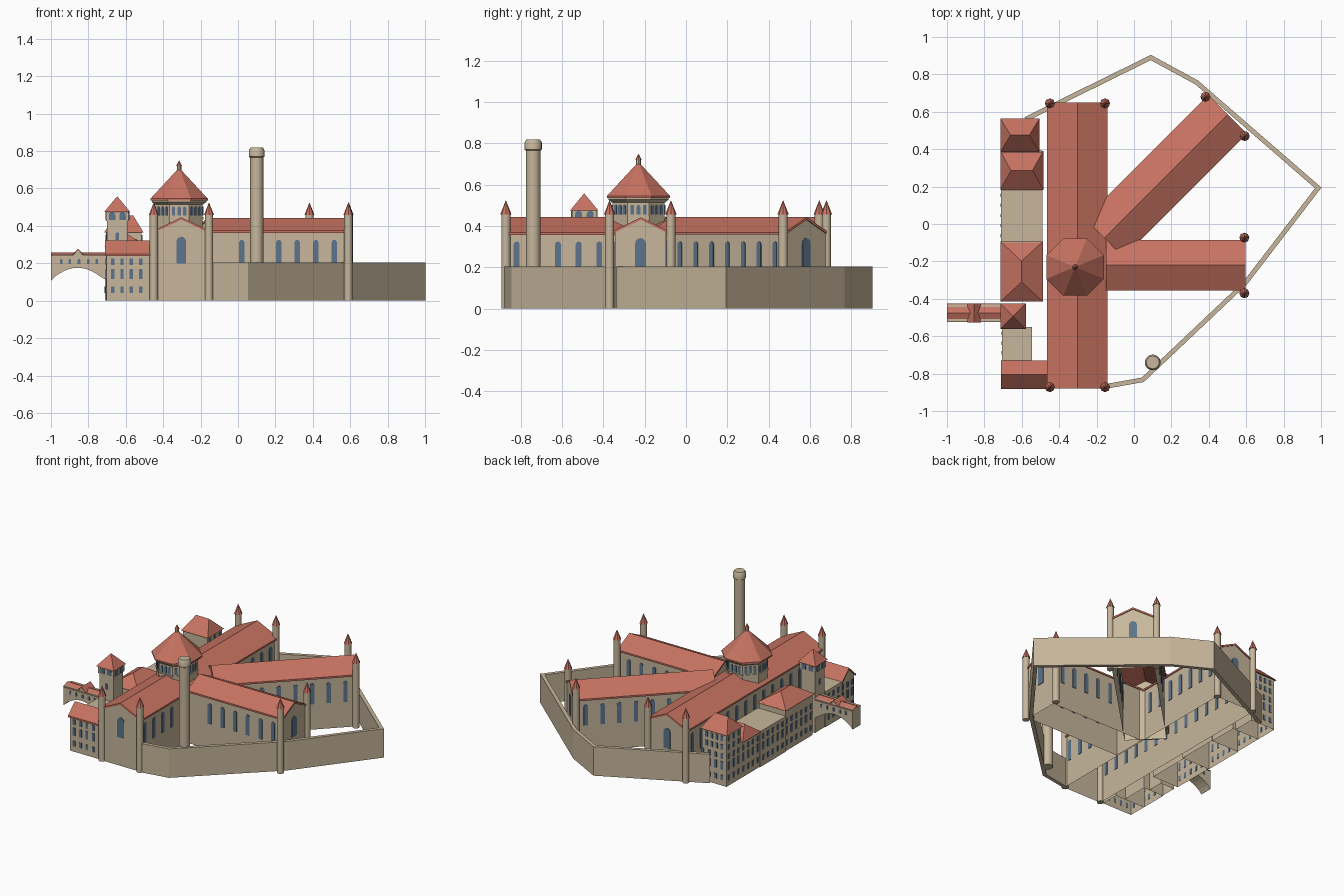
import bpy, bmesh, math
from mathutils import Vector, Matrix

cube = bpy.data.objects.get("Cube")
if cube:
    bpy.data.objects.remove(cube)


def material(name, rgb):
    m = bpy.data.materials.new(name)
    m.use_nodes = True
    m.diffuse_color = (*rgb, 1)
    m.node_tree.nodes["Principled BSDF"].inputs["Base Color"].default_value = (*rgb, 1)
    return m


STONE = material("sandstone", (0.57, 0.47, 0.33))
TILE = material("roof tile red", (0.57, 0.17, 0.12))
GLASS = material("window blue grey", (0.11, 0.175, 0.26))


def finish(name, bm, mat, smooth=False):
    bmesh.ops.recalc_face_normals(bm, faces=bm.faces)
    me = bpy.data.meshes.new(name)
    bm.to_mesh(me)
    bm.free()
    me.materials.append(mat)
    ob = bpy.data.objects.new(name, me)
    bpy.context.collection.objects.link(ob)
    if smooth:
        bpy.ops.object.select_all(action='DESELECT')
        ob.select_set(True)
        bpy.context.view_layer.objects.active = ob
        bpy.ops.object.shade_smooth_by_angle(angle=math.radians(35))
    return ob


def prism(name, outline, depth, matrix, mat):
    """Extrude a closed (u, z) outline along local x between two depths."""
    bm = bmesh.new()
    face = bm.faces.new([bm.verts.new((depth[0], u, z)) for u, z in outline])
    out = bmesh.ops.extrude_face_region(bm, geom=[face], use_keep_orig=True)
    moved = [v for v in out["geom"] if isinstance(v, bmesh.types.BMVert)]
    bmesh.ops.translate(bm, verts=moved, vec=(depth[1] - depth[0], 0, 0))
    bm.transform(matrix)
    return finish(name, bm, mat)


def block(name, x, y, z, mat=STONE, inset=(0, 0), closed=False):
    """Box whose top may be drawn in, for walls and hipped roofs."""
    bm = bmesh.new()
    bmesh.ops.create_cube(bm, size=1)
    for v in bm.verts:
        top = v.co.z > 0
        sx, sy = math.copysign(1, v.co.x), math.copysign(1, v.co.y)
        v.co = (x[sx > 0] - sx * inset[0] * top, y[sy > 0] - sy * inset[1] * top, z[top])
    if not closed:
        low = [f for f in bm.faces if all(v.co.z == z[0] for v in f.verts)]
        bmesh.ops.delete(bm, geom=low, context='FACES_ONLY')
    bmesh.ops.remove_doubles(bm, verts=bm.verts, dist=0.0005)
    bmesh.ops.dissolve_degenerate(bm, edges=bm.edges, dist=0.0001)
    return finish(name, bm, mat)


def turned(name, x, y, rings, mat, sides=16, smooth=True, turn=0.0):
    """Stack of (radius, z) rings around a vertical axis."""
    bm = bmesh.new()
    loops = []
    for r, z in rings:
        angles = [turn + i * math.tau / sides for i in range(sides)]
        loops.append([bm.verts.new((x + r * math.cos(a), y + r * math.sin(a), z)) for a in angles])
    for a, b in zip(loops, loops[1:]):
        for i in range(sides):
            j = (i + 1) % sides
            bm.faces.new((a[i], a[j], b[j], b[i]))
    bm.faces.new(loops[0])
    bm.faces.new(loops[-1])
    bmesh.ops.remove_doubles(bm, verts=bm.verts, dist=0.0003)
    return finish(name, bm, mat, smooth)


def pane(bm, x, y, z, angle, w, h, arched=True):
    """Thin window plate facing the given angle, sill at z."""
    n = Vector((math.cos(angle), math.sin(angle), 0))
    u = Vector((-n.y, n.x, 0))
    r = w / 2
    pts = [(-r, 0), (r, 0)]
    if arched:
        pts += [(r * math.cos(k * math.pi / 6), h - r + r * math.sin(k * math.pi / 6)) for k in range(7)]
    else:
        pts += [(r, h), (-r, h)]
    base = Vector((x, y, z)) - n * 0.002
    face = bm.faces.new([bm.verts.new(base + u * a + Vector((0, 0, b))) for a, b in pts])
    out = bmesh.ops.extrude_face_region(bm, geom=[face], use_keep_orig=True)
    bmesh.ops.translate(bm, verts=[v for v in out["geom"] if isinstance(v, bmesh.types.BMVert)], vec=n * 0.006)


def spread(a, b, n):
    return [a + (b - a) * i / (n - 1) for i in range(n)]


def hall(name, origin, angle, ends, half, eave, ridge, bays=(), big_windows=()):
    """Gabled building along an axis: open-based walls, thin roof, windows."""
    m = Matrix.Translation((*origin, 0)) @ Matrix.Rotation(angle, 4, 'Z')
    t = 0.012
    wall = half - 0.012
    wall_top = ridge - (ridge - eave) * wall / half - t / 2
    prism(name + "_roof", [(-half, eave), (0, ridge), (half, eave), (half, eave - t), (0, ridge - t),
                           (-half, eave - t)], ends, m, TILE)
    a, b = ends[0] + 0.006, ends[1] - 0.006
    outline = [(-wall, 0), (-wall, wall_top), (0, ridge - t / 2), (wall, wall_top), (wall, 0)]
    bm = bmesh.new()
    rows = [[bm.verts.new((x, u, z)) for u, z in outline] for x in (a, b)]
    for row in rows:
        bm.faces.new(row)
    for i in (0, 3):
        bm.faces.new((rows[0][i], rows[0][i + 1], rows[1][i + 1], rows[1][i]))
    bm.transform(m)
    finish(name + "_walls", bm, STONE)
    if bays:
        bm = bmesh.new()
        for s in (-1, 1):
            for x in bays:
                pane(bm, x, s * wall, 0.18, s * math.pi / 2, 0.028, 0.145)
        for x, facing in big_windows:
            pane(bm, a if x < 0 else b, 0, 0.2, facing, 0.052, 0.142)
        bm.transform(m)
        finish(name + "_windows", bm, GLASS)


# Three great wings meeting at the central tower
HUB = (-0.315, -0.23)
hall("long_wing", (-0.303, -0.23), math.pi / 2, (-0.65, 0.88), 0.1625, 0.368, 0.445,
     spread(-0.59, 0.81, 15), [(-1, math.pi), (1, 0)])
hall("east_wing", (HUB[0], -0.22), 0, (0.165, 0.912), 0.135, 0.375, 0.442,
     spread(0.335, 0.83, 6), [(1, 0)])
hall("diagonal_wing", HUB, math.pi / 4, (0.22, 1.153), 0.147, 0.37, 0.443,
     spread(0.42, 1.07, 7), [(1, 0)])

# Slender round turrets at the wing ends
turrets = [(-0.45, 0.645), (-0.155, 0.645), (-0.45, -0.872), (-0.155, -0.872),
           (0.59, -0.073), (0.59, -0.37), (0.382, 0.68), (0.592, 0.47)]
for x, y in turrets:
    turned("turret", x, y, [(0.022, 0), (0.022, 0.46)], STONE)
    turned("turret_cone", x, y, [(0.027, 0.457), (0, 0.526)], TILE, 8, False)

# Central octagonal tower with lantern
T = math.pi / 8
turned("hub_drum", *HUB, [(0.136, 0.2), (0.136, 0.525)], STONE, 8, False, T)
turned("hub_ledge", *HUB, [(0.141, 0.435), (0.141, 0.447)], STONE, 8, False, T)
turned("hub_cornice", *HUB, [(0.14, 0.515), (0.158, 0.528), (0.158, 0.538)], STONE, 8, False, T)
turned("hub_roof", *HUB, [(0.166, 0.536), (0.166, 0.545), (0.008, 0.703)], TILE, 8, False, T)
turned("lantern", *HUB, [(0.012, 0.68), (0.012, 0.722)], STONE, 8, False)
turned("lantern_cone", *HUB, [(0.016, 0.72), (0, 0.75)], TILE, 8, False)
bm = bmesh.new()
for k in range(8):
    a = k * math.pi / 4
    for s in (-0.03, 0, 0.03):
        d = 0.136 * math.cos(T)
        pane(bm, HUB[0] + d * math.cos(a) - s * math.sin(a), HUB[1] + d * math.sin(a) + s * math.cos(a),
             0.455, a, 0.018, 0.048)
finish("hub_windows", bm, GLASS)

# Tall chimney
turned("chimney", 0.1, -0.74, [(0.035, 0), (0.035, 0.765), (0.042, 0.77), (0.042, 0.803), (0.034, 0.818)], STONE, 20)

# Enclosing wall
path = [(-0.58, 0.56), (0.09, 0.89), (0.335, 0.757), (0.985, 0.193), (0.595, -0.315), (0.047, -0.833), (-0.15, -0.868)]
bm = bmesh.new()
columns = [[bm.verts.new((x, y, z)) for z in (0, 0.204)] for x, y in path]
for a, b in zip(columns, columns[1:]):
    bm.faces.new((a[0], b[0], b[1], a[1]))
wall = finish("perimeter_wall", bm, STONE)
mod = wall.modifiers.new("thickness", 'SOLIDIFY')
mod.thickness, mod.offset, mod.use_even_offset = 0.025, 0, True

# West range: hipped pavilions, flat terraces and front house
W = -0.705
block("north_pavilion", (W, -0.515), (0.395, 0.555), (0, 0.37))
block("north_pavilion_roof", (-0.715, -0.505), (0.385, 0.565), (0.365, 0.455), TILE, (0.055, 0.09), True)
block("second_pavilion", (W, -0.495), (0.19, 0.395), (0, 0.255))
block("second_pavilion_roof", (-0.715, -0.485), (0.183, 0.39), (0.25, 0.33), TILE, (0.058, 0.1035), True)
block("north_terrace", (W - 0.005, -0.49), (-0.1, 0.19), (0, 0.25))
block("middle_pavilion", (W, -0.5), (-0.405, -0.1), (0, 0.295))
block("middle_pavilion_roof", (-0.715, -0.487), (-0.415, -0.093), (0.29, 0.362), TILE, (0.114, 0.105), True)
block("south_terrace", (W, -0.545), (-0.735, -0.55), (0, 0.25))
hall("front_house", (-0.5875, -0.805), 0, (-0.1225, 0.1225), 0.076, 0.25, 0.322)

# Gate tower with belfry
block("gate_tower", (-0.7, -0.59), (-0.547, -0.437), (0, 0.43))
block("belfry", (W, -0.585), (-0.552, -0.432), (0.425, 0.478), closed=True)
block("gate_tower_roof", (-0.715, -0.577), (-0.562, -0.424), (0.475, 0.558), TILE, (0.069, 0.069), True)

# Arched bridge with tiled roof and a small cross gable
arch = [(-0.5 + i / 12, 0.107 + 0.069 * math.cos((i / 6 - 1) * math.pi / 2) ** 0.8) for i in range(1, 12)]
arch = [(-0.857 + 0.286 * u, z) for u, z in arch]
outline = [(-1, 0.245), (-1, 0.107)] + arch + [(-0.7, 0.107), (-0.7, 0.245)]
prism("bridge", outline, (0.43, 0.52), Matrix.Rotation(math.pi / 2, 4, 'Z') @ Matrix.Scale(-1, 4, (0, 1, 0))
      @ Matrix.Scale(-1, 4, (1, 0, 0)), STONE)
prism("bridge_roof", [(-0.05, 0.238), (0, 0.258), (0.05, 0.238)], (-1, W), Matrix.Translation((0, -0.475, 0)), TILE)
turn = Matrix.Translation((-0.855, -0.475, 0)) @ Matrix.Rotation(math.pi / 2, 4, 'Z')
prism("bridge_gable", [(-0.028, 0.243), (0, 0.268), (0.028, 0.243)], (-0.049, 0.049), turn, STONE)
prism("bridge_gable_roof", [(-0.036, 0.243), (0, 0.278), (0.036, 0.243), (0, 0.267)], (-0.051, 0.051), turn, TILE)

# Small windows of the west range, gate tower and bridge
bm = bmesh.new()
SOUTH, NORTH, WEST, EAST = -math.pi / 2, math.pi / 2, math.pi, 0
rows = [(0.04, 0.036), (0.115, 0.055), (0.19, 0.036)]
for z, h in rows:
    for x in spread(-0.67, -0.52, 4):
        pane(bm, x, -0.869, z, SOUTH, 0.018, h, False)
        pane(bm, x, 0.555, z, NORTH, 0.018, h, False)
    for y in spread(-0.845, -0.585, 6) + spread(-0.385, 0.53, 18):
        pane(bm, W - 0.005 * (-0.1 < y < 0.19), y, z, WEST, 0.018, h, False)
for z in (0.255, 0.315):
    for y in spread(0.42, 0.53, 3):
        pane(bm, W, y, z, WEST, 0.018, 0.036, False)
        pane(bm, -0.515, y, z, EAST, 0.018, 0.036, False)
    for x in spread(-0.67, -0.55, 4):
        pane(bm, x, 0.555, z, NORTH, 0.018, 0.036, False)
for s in (-0.028, 0.028):
    for a in (SOUTH, NORTH, WEST, EAST):
        pane(bm, -0.645 + 0.06 * math.cos(a) - s * math.sin(a),
             -0.492 + 0.06 * math.sin(a) + s * math.cos(a), 0.432, a, 0.034, 0.042)
pane(bm, -0.645, -0.547, 0.325, SOUTH, 0.018, 0.04)
pane(bm, -0.7, -0.492, 0.325, WEST, 0.018, 0.04)
for x in (-0.945, -0.9, -0.85, -0.8, -0.755):
    pane(bm, x, -0.52, 0.197, SOUTH, 0.014, 0.026)
    pane(bm, x, -0.43, 0.197, NORTH, 0.014, 0.026)
finish("small_windows", bm, GLASS)
